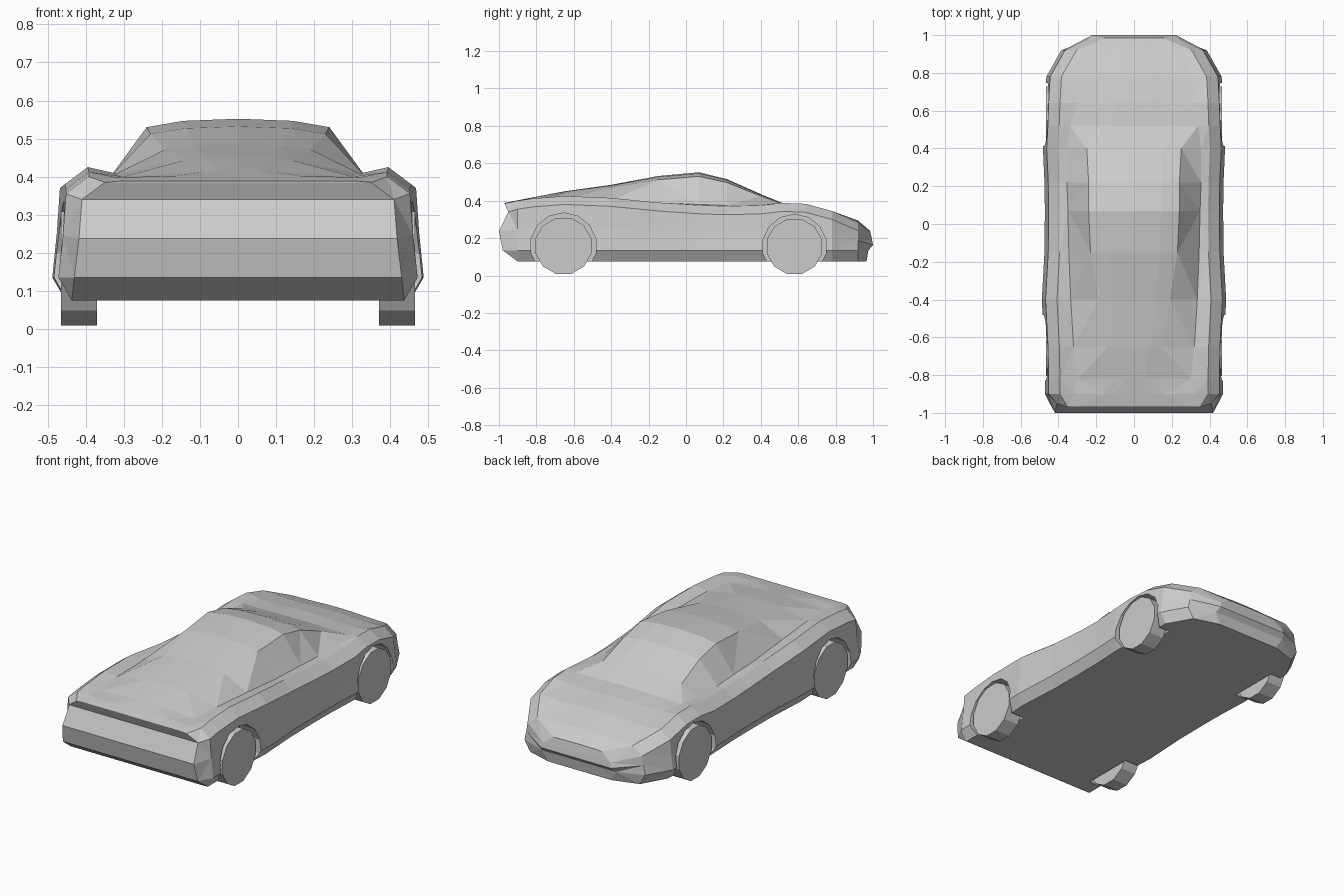
import bpy, bmesh, math
from mathutils import Matrix

if "Cube" in bpy.data.objects:
    bpy.data.objects.remove(bpy.data.objects["Cube"])

FLOOR = 0.075

# Body stations: y, half width, crown z, window base x, window base z,
# roof edge x, roof edge z, centre z
STATIONS = [
    (-.960, .430, .385, .31, .388, .16, .390, .390),
    (-.900, .472, .400, .32, .398, .16, .402, .402),
    (-.820, .472, .412, .30, .400, .09, .413, .418),
    (-.650, .475, .425, .32, .408, .14, .443, .450),
    (-.400, .488, .415, .335, .400, .19, .472, .485),
    (-.150, .474, .390, .345, .385, .23, .512, .532),
    (.070, .472, .375, .35, .380, .24, .530, .552),
    (.220, .474, .370, .355, .375, .24, .497, .515),
    (.400, .482, .375, .355, .380, .25, .425, .435),
    (.520, .476, .388, .34, .382, .20, .384, .386),
    (.640, .472, .383, .30, .370, .16, .370, .375),
    (.780, .464, .345, .28, .340, .15, .341, .345),
    (.920, .385, .285, .24, .287, .13, .290, .294),
    (.995, .235, .235, .11, .237, .06, .238, .238),
]
# Fore-and-aft shaping of the two end sections, from floor to roof
TAIL_SHIFT = [.06, .06, -.02, -.04, .01, -.01, -.01, 0, 0, 0]
NOSE_SHIFT = [-.03, -.03, -.02, 0.005, 0, -.01, -.01, -.01, -.01, -.01]


def half_section(s):
    y, w, crown, bx, bz, rx, rz, cz = s
    sill, shoulder = FLOOR + .06, crown - .045
    return [(0, FLOOR), (w - .035, FLOOR), (w, sill),
            (w - .012, (sill + shoulder) / 2), (w - .02, shoulder),
            (w - .08, crown), (bx, bz), (rx, rz),
            (rx * .6, rz * .25 + cz * .75), (0, cz)]


def finish(bm, name):
    bmesh.ops.recalc_face_normals(bm, faces=bm.faces[:])
    me = bpy.data.meshes.new(name)
    bm.to_mesh(me)
    bm.free()
    ob = bpy.data.objects.new(name, me)
    bpy.context.collection.objects.link(ob)
    return ob


def cylinder(name, x0, x1, y, z, r, sides):
    bm = bmesh.new()
    m = (Matrix.Translation(((x0 + x1) / 2, y, z))
         @ Matrix.Rotation(math.pi / 2, 4, 'Y')
         @ Matrix.Rotation(math.pi / sides, 4, 'Z'))
    bmesh.ops.create_cone(bm, cap_ends=True, segments=sides, radius1=r,
                          radius2=r, depth=abs(x1 - x0), matrix=m)
    return finish(bm, name)


# Body shell: mirrored sections lofted along y
bm = bmesh.new()
rings = []
for k, s in enumerate(STATIONS):
    half = half_section(s)
    shift = [0] * len(half)
    if k == 0:
        shift = TAIL_SHIFT
    elif k == len(STATIONS) - 1:
        shift = NOSE_SHIFT
    right = [(x, s[0] + d, z) for (x, z), d in zip(half, shift)]
    left = [(-x, y, z) for x, y, z in right[-2:0:-1]]
    rings.append([bm.verts.new(p) for p in right + left])
n = len(rings[0])
h = n // 2
for a, b in zip(rings, rings[1:]):
    for i in range(n):
        j = (i + 1) % n
        bm.faces.new((a[i], a[j], b[j], b[i]))
for r in (rings[0], rings[-1]):
    bm.faces.new((r[0], r[1], r[n - 1]))
    for i in range(1, h - 1):
        bm.faces.new((r[i], r[i + 1], r[n - i - 1], r[n - i]))
    bm.faces.new((r[h - 1], r[h], r[h + 1]))
bmesh.ops.triangulate(bm, faces=bm.faces[:])
body = finish(bm, "car_body")

# Wheels and wheel arches
for end, y, z, r, arch in (("tail", -.655, .158, .155, .177),
                           ("nose", .58, .155, .152, .172)):
    for side, sx in (("right", 1), ("left", -1)):
        cutter = cylinder("arch_cutter", sx * .362, sx * .6, y, z, arch, 14)
        cutter.hide_render = True
        mod = body.modifiers.new("arch", 'BOOLEAN')
        mod.operation = 'DIFFERENCE'
        mod.solver = 'EXACT'
        mod.object = cutter
        bpy.context.view_layer.objects.active = body
        bpy.ops.object.modifier_apply(modifier=mod.name)
        bpy.data.objects.remove(cutter)
        cylinder(f"{end}_{side}_wheel", sx * .37, sx * .465, y, z, r, 12)
